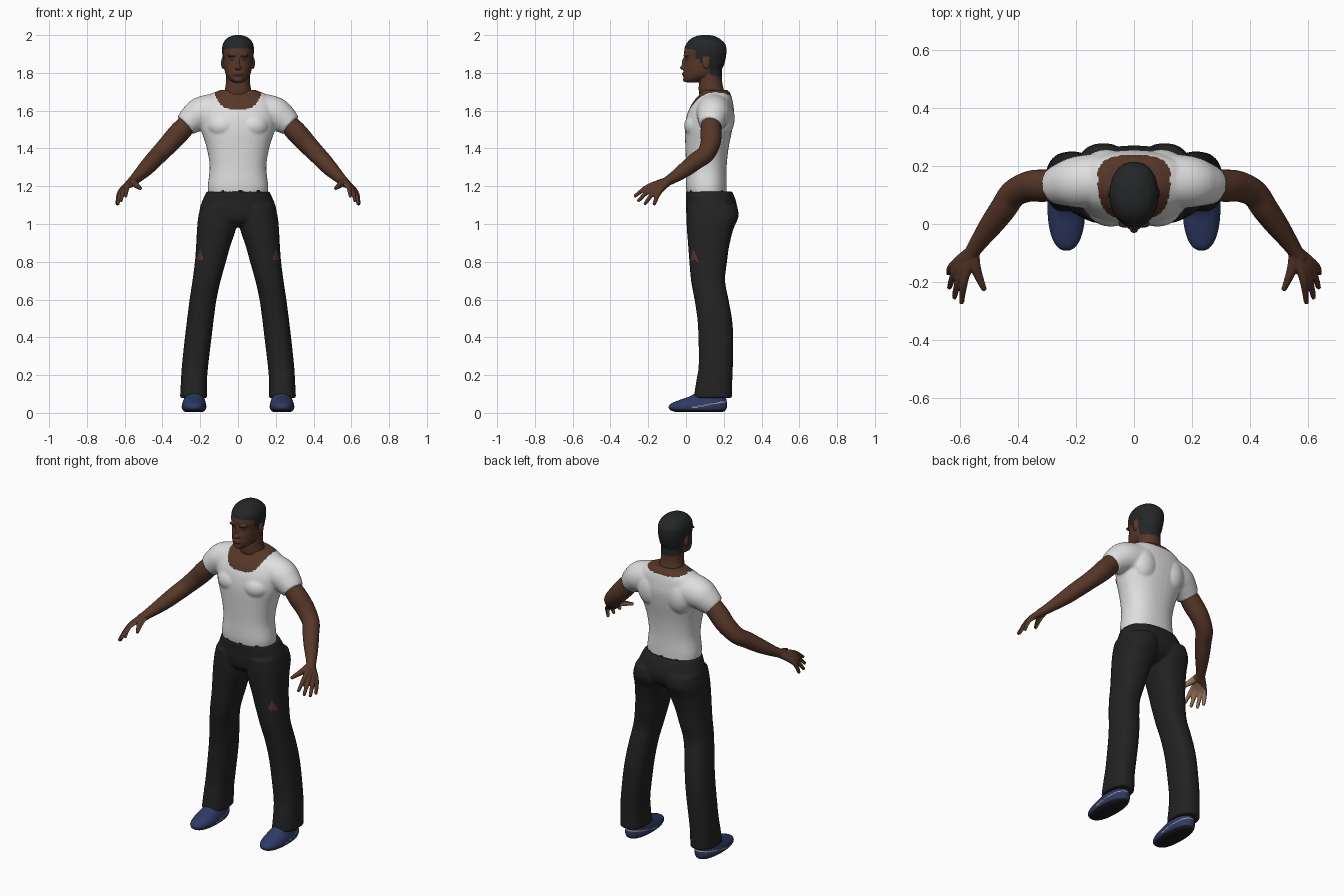
import bpy, bmesh, math
from mathutils import Vector, Matrix

if "Cube" in bpy.data.objects:
    bpy.data.objects.remove(bpy.data.objects["Cube"])


def material(name, r, g, b):
    m = bpy.data.materials.new(name)
    m.use_nodes = True
    m.diffuse_color = (r, g, b, 1)
    node = next(n for n in m.node_tree.nodes if n.type == 'BSDF_PRINCIPLED')
    node.inputs["Base Color"].default_value = (r, g, b, 1)
    node.inputs["Roughness"].default_value = 0.8
    return m


SKIN = material("brown skin", 0.095, 0.038, 0.022)
PALM = material("light palm", 0.36, 0.2, 0.12)
LIPS = material("lips", 0.075, 0.025, 0.018)
HAIR = material("black hair", 0.018, 0.019, 0.02)
SHIRT = material("white cotton", 0.74, 0.74, 0.74)
DENIM = material("black denim", 0.016, 0.016, 0.017)
SHOE = material("blue canvas", 0.028, 0.042, 0.13)
SOLE = material("black rubber", 0.012, 0.012, 0.012)
TRIM = material("grey trim", 0.35, 0.31, 0.26)


def interpolate(keys, steps):
    """Catmull-Rom curve through tuples of numbers."""
    out = []
    for i in range(len(keys) - 1):
        a, b, c, d = (keys[min(max(i + k, 0), len(keys) - 1)] for k in (-1, 0, 1, 2))
        for s in range(steps):
            t = s / steps
            out.append([q + t / 2 * (r - p + t * (2 * p - 5 * q + 4 * r - e + t * (3 * (q - r) + e - p)))
                        for p, q, r, e in zip(a, b, c, d)])
    return out + [list(keys[-1])]


def skin_rings(bm, rings, power=2.0, n=40):
    """Bridge rings given as (centre, axis u, axis v), capping both ends."""
    def bend(w):
        return math.copysign(abs(w) ** (2 / power), w)
    loops = []
    for c, u, v in rings:
        angles = [math.tau * i / n for i in range(n)]
        loops.append([bm.verts.new(c + u * bend(math.cos(a)) + v * bend(math.sin(a))) for a in angles])
    for p, q in zip(loops, loops[1:]):
        for i in range(n):
            j = (i + 1) % n
            bm.faces.new((p[i], p[j], q[j], q[i]))
    bm.faces.new(loops[0])
    bm.faces.new(loops[-1])


def stack(bm, keys, side=1, steps=6, power=2.0, n=40):
    """Level rings, each key being z, x min, x max, y min, y max."""
    rings = []
    for z, x0, x1, y0, y1 in interpolate(keys, steps):
        rings.append((Vector((side * (x0 + x1) / 2, (y0 + y1) / 2, z)),
                      Vector(((x1 - x0) / 2, 0, 0)), Vector((0, (y1 - y0) / 2, 0))))
    skin_rings(bm, rings, power, n)


def centred(keys):
    return [(z, -w, w, y0, y1) for z, w, y0, y1 in keys]


def tube(bm, keys, side=1, steps=5, n=16):
    """Round tube, each key being x, y, z, radius."""
    pts = interpolate(keys, steps)
    pos = [Vector((side * p[0], p[1], p[2])) for p in pts]
    rings = []
    for i, p in enumerate(pos):
        d = pos[min(i + 1, len(pos) - 1)] - pos[max(i - 1, 0)]
        u = d.cross(Vector((0, 1, 0.3))).normalized()
        rings.append((p, u * pts[i][3], d.cross(u).normalized() * pts[i][3]))
    skin_rings(bm, rings, n=n)


def ball(bm, centre, size):
    bmesh.ops.create_uvsphere(bm, u_segments=20, v_segments=12, radius=1,
                              matrix=Matrix.Translation(centre) @ Matrix.Diagonal((*size, 1)))


def finish(bm, name, mats, rule=None, voxel=0, relax=4):
    """Make the object, fuse its pieces, and colour faces by a rule."""
    bmesh.ops.recalc_face_normals(bm, faces=bm.faces)
    me = bpy.data.meshes.new(name)
    bm.to_mesh(me)
    bm.free()
    ob = bpy.data.objects.new(name, me)
    bpy.context.collection.objects.link(ob)
    if voxel:
        fuse = ob.modifiers.new("fuse", 'REMESH')
        fuse.mode = 'VOXEL'
        fuse.voxel_size = voxel
        soft = ob.modifiers.new("soften", 'SMOOTH')
        soft.iterations = relax
        dg = bpy.context.evaluated_depsgraph_get()
        me = bpy.data.meshes.new_from_object(ob.evaluated_get(dg))
        ob.modifiers.clear()
        ob.data = me
    me.materials.clear()
    for m in mats:
        me.materials.append(m)
    for f in me.polygons:
        f.material_index = rule(f.center, f.normal) if rule else 0
    me.shade_smooth()
    return ob


# T-shirt with sleeves, chest and shoulder blades; scoop neck and ragged hem
bm = bmesh.new()
stack(bm, centred([(1.14, .155, .01, .215), (1.2, .16, 0, .215), (1.3, .15, 0, .215),
                   (1.4, .165, -.003, .225), (1.5, .195, -.006, .245), (1.57, .205, .003, .255),
                   (1.62, .2, .022, .252), (1.66, .185, .048, .245), (1.69, .14, .075, .235),
                   (1.71, .09, .085, .22)]), power=2.3)
for s in (1, -1):
    tube(bm, [(.1, .15, 1.6, .095), (.19, .145, 1.585, .09), (.24, .138, 1.555, .077),
              (.278, .13, 1.522, .062)], s, n=32)
    ball(bm, (s * .08, .06, 1.52), (.085, .07, .07))
    ball(bm, (s * .095, .2, 1.56), (.08, .058, .1))


def shirt_rule(c, n):
    scoop = 1.607 + .073 * min(max((c.y - .09) / .11, 0), 1)
    if abs(c.x) < .125 and c.z > scoop + (1.695 - scoop) * (abs(c.x) / .125) ** 4:
        return 1
    hem = 1.168 + .008 * math.sin(70 * c.x) + .006 * math.sin(133 * c.x)
    return 2 if c.z < hem else 0


finish(bm, "shirt", [SHIRT, SKIN, DENIM], shirt_rule, .007)

# Trousers: hips and two flared legs, ripped at the thighs
bm = bmesh.new()
stack(bm, centred([(1.172, .166, -.002, .245), (1.12, .19, 0, .265), (1.07, .203, 0, .27),
                   (1.02, .18, .01, .25), (.985, .09, .05, .2)]), power=2.3)
for s in (1, -1):
    stack(bm, [(1.1, .01, .195, .005, .27), (1.04, .002, .21, .002, .278), (.97, .012, .217, .005, .25),
               (.88, .042, .222, .012, .228), (.8, .064, .228, .018, .217), (.7, .092, .241, .027, .207),
               (.6, .114, .256, .045, .225), (.5, .128, .269, .06, .243), (.4, .14, .281, .066, .25),
               (.25, .158, .297, .067, .248), (.17, .164, .302, .055, .245),
               (.078, .163, .307, .04, .243)], s, power=2.4)


def rip_rule(c, n):
    t = (c.z - .805) / .06
    return 1 if 0 < t < 1 and abs(abs(c.x) - .2) < .018 * (1.1 - t) and c.y < .1 else 0


finish(bm, "trousers", [DENIM, SKIN], rip_rule, .007)

# Arms with fanned fingers and pale palms
for s, label in ((1, "left"), (-1, "right")):
    bm = bmesh.new()
    tube(bm, [(.24, .137, 1.56, .05), (.31, .132, 1.485, .056), (.36, .13, 1.43, .053),
              (.415, .105, 1.372, .048), (.45, .055, 1.335, .046), (.49, 0, 1.292, .041),
              (.53, -.055, 1.253, .032), (.557, -.095, 1.228, .026), (.575, -.12, 1.212, .024)], s, n=24)
    for knuckle, tip in (((.585, -.195, 1.2), (.595, -.274, 1.145)), ((.601, -.182, 1.188), (.62, -.255, 1.12)),
                         ((.615, -.163, 1.176), (.637, -.22, 1.103)), ((.625, -.143, 1.167), (.64, -.17, 1.1))):
        tube(bm, [(.56, -.095, 1.225, .022), (*knuckle, .0145), (*tip, .009)], s)
    tube(bm, [(.553, -.1, 1.228, .02), (.545, -.155, 1.212, .018), (.515, -.23, 1.187, .009)], s)
    inward = Vector((-.8 * s, .2, -.6))
    finish(bm, label + "_arm", [SKIN, PALM],
           lambda c, n: 1 if c.y < -.125 and n.dot(inward) > .45 else 0, .005, 2)

# Head: neck, skull, nose, lips, brow and ears
bm = bmesh.new()
stack(bm, centred([(1.65, .085, .08, .215), (1.7, .072, .068, .203), (1.75, .064, .068, .192),
                   (1.82, .062, .07, .19)]))
stack(bm, centred([(1.75, .028, .002, .06), (1.765, .046, -.01, .1), (1.79, .064, -.014, .165),
                   (1.83, .074, -.01, .196), (1.87, .079, -.005, .209), (1.91, .084, -.01, .214),
                   (1.95, .081, -.001, .209), (1.98, .062, .025, .18), (1.995, .035, .055, .15),
                   (2.001, .01, .09, .12)]), n=48, power=2.15)
ball(bm, (0, -.012, 1.828), (.017, .02, .013))
ball(bm, (0, -.008, 1.85), (.009, .014, .035))
ball(bm, (0, -.008, 1.793), (.026, .014, .011))
ball(bm, (0, -.003, 1.765), (.024, .013, .014))
for s in (1, -1):
    ball(bm, (s * .03, 0, 1.891), (.026, .014, .008))
    ball(bm, (s * .08, .108, 1.853), (.01, .02, .032))


def head_rule(c, n):
    x = abs(c.x)
    ear = x > .08 and .085 < c.y < .13 and c.z < 1.886
    if not ear and (c.z > 1.93 - .25 * max(x - .045, 0) or (c.y > .05 and c.z > 1.875)
                    or (c.y > .075 and c.z > 1.85) or (c.y > .125 and c.z > 1.79 - .2 * (c.y - .125))):
        return 1
    if c.y < .03 and .014 < x < .052 and (1.888 < c.z < 1.897 or (.02 < x < .042 and 1.866 < c.z < 1.874)):
        return 1
    return 2 if c.y < .01 and x < .025 and 1.784 < c.z < 1.801 else 0


finish(bm, "head", [SKIN, HAIR, LIPS], head_rule, .004, 2)


# Slip-on shoes with dark soles and a thin trim line
def shoe_rule(c, n):
    if c.z < .016:
        return 1
    return 2 if c.y > .02 and abs(c.z - .022 - .18 * c.y) < .003 else 0


for s, label in ((1, "left"), (-1, "right")):
    bm = bmesh.new()
    stack(bm, [(.004, .19, .275, -.05, .19), (.012, .176, .29, -.078, .208), (.03, .168, .298, -.092, .217),
               (.05, .17, .295, -.078, .218), (.07, .176, .288, -.03, .214), (.09, .182, .28, .025, .208),
               (.12, .19, .27, .07, .2)], s, power=2.3)
    finish(bm, label + "_shoe", [SHOE, SOLE, TRIM], shoe_rule)
